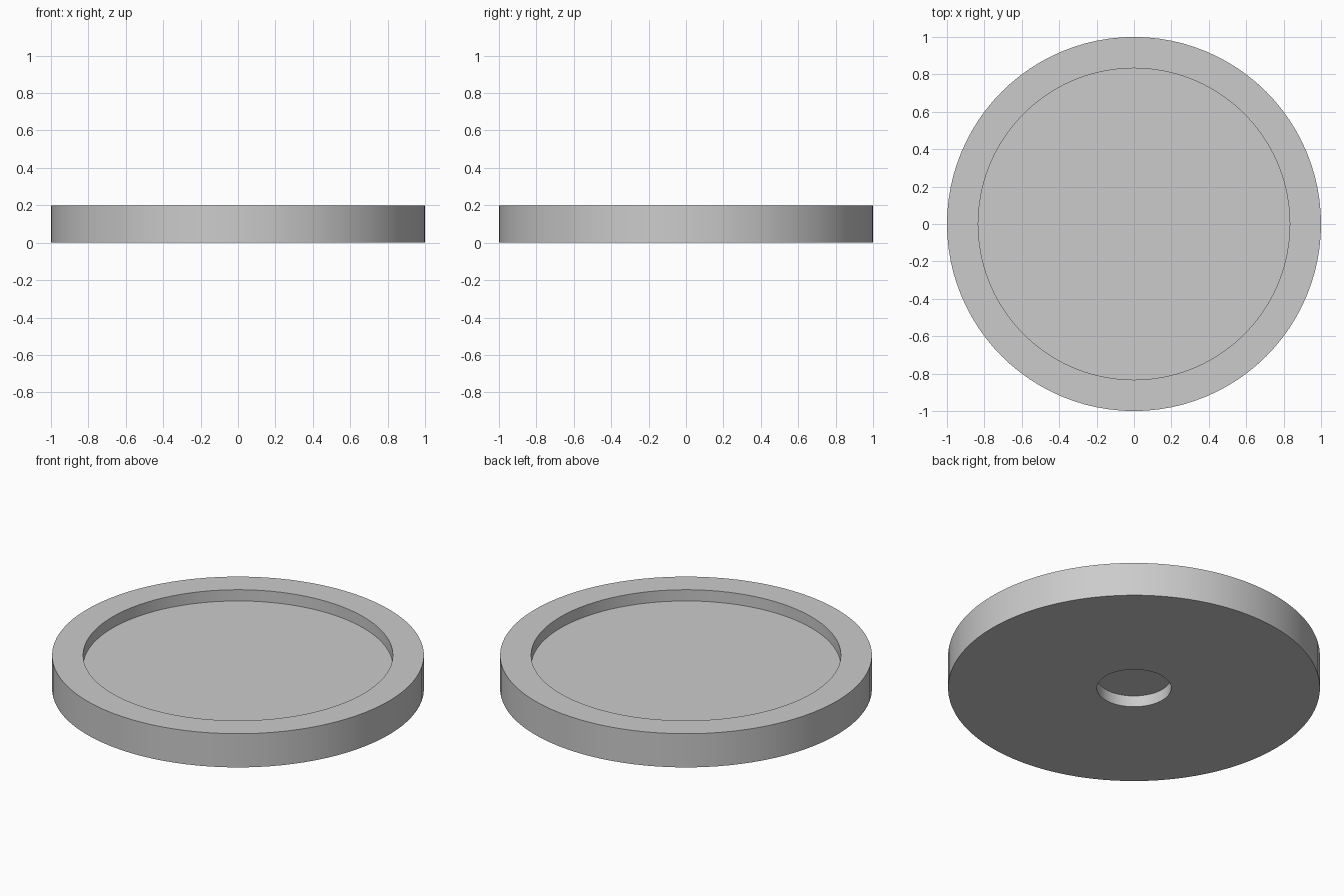
import bpy
import bmesh
import math
from mathutils import Matrix, Vector

cube = bpy.data.objects.get("Cube")
if cube:
    bpy.data.objects.remove(cube, do_unlink=True)

SEGMENTS = 96
HEIGHT = 0.2
RECESS = HEIGHT / 3      # depth of the top tray and of the bottom socket
OUTER, TRAY, SOCKET = 1.0, 0.833, 0.2

# Plain grey
grey = bpy.data.materials.new("plain_grey")
grey.use_nodes = True
colour = (0.6, 0.6, 0.6, 1)
grey.diffuse_color = colour
grey.node_tree.nodes["Principled BSDF"].inputs["Base Color"].default_value = colour

# Disc profile from the socket ceiling, around the rim, to the tray floor
profile = [
    (SOCKET, RECESS), (SOCKET, 0), (OUTER, 0),
    (OUTER, HEIGHT), (TRAY, HEIGHT), (TRAY, HEIGHT - RECESS),
]

bm = bmesh.new()
rings = []
for radius, z in profile:
    ring = bmesh.ops.create_circle(
        bm, segments=SEGMENTS, radius=radius,
        matrix=Matrix.Translation(Vector((0, 0, z))))["verts"]
    rings.append(ring)

# Walls and flat rings between neighbouring circles
for low, high in zip(rings, rings[1:]):
    for i in range(SEGMENTS):
        j = (i + 1) % SEGMENTS
        bm.faces.new((low[i], low[j], high[j], high[i]))

# Socket ceiling and tray floor
bm.faces.new(rings[0])
bm.faces.new(rings[-1])
bmesh.ops.recalc_face_normals(bm, faces=bm.faces)

mesh = bpy.data.meshes.new("recessed_disc")
bm.to_mesh(mesh)
bm.free()
mesh.materials.append(grey)
disc = bpy.data.objects.new("recessed_disc", mesh)
bpy.context.collection.objects.link(disc)

# Smooth round walls with crisp edges
bpy.ops.object.select_all(action="DESELECT")
disc.select_set(True)
bpy.context.view_layer.objects.active = disc
bpy.ops.object.shade_smooth_by_angle(angle=math.radians(30))
